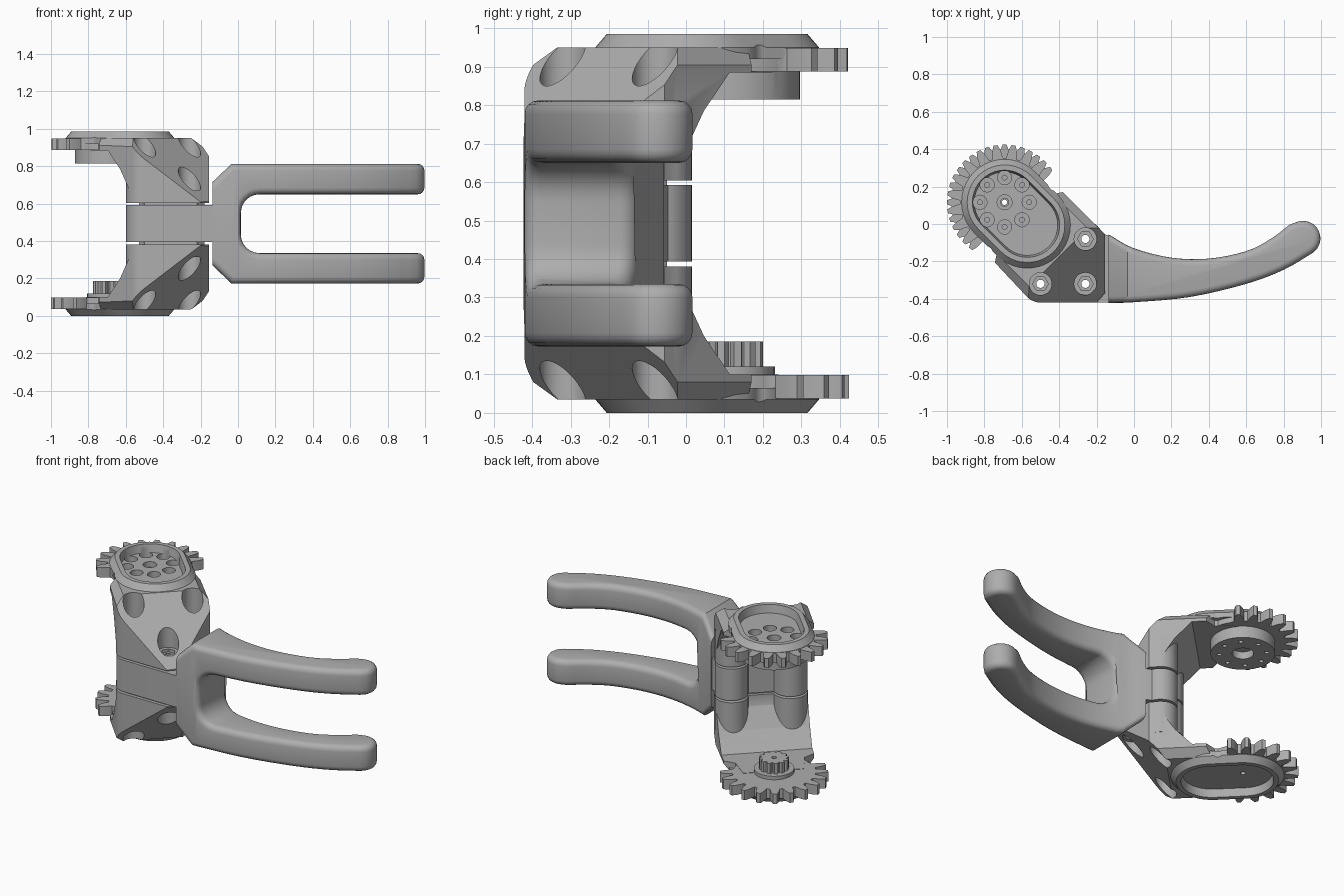
import bpy, bmesh, math
from mathutils import Vector

if "Cube" in bpy.data.objects:
    bpy.data.objects.remove(bpy.data.objects["Cube"])

S = math.sqrt(0.5)
TOP = 0.985                       # full height, both brackets mirror inside it
GEAR = (-0.692, 0.116)            # gear axis
DISH = (-0.57, -0.006)            # second centre of the oblong dish
BOLTS = [(-0.50, -0.32), (-0.26, -0.32), (-0.26, -0.08)]

mat = bpy.data.materials.new("grey_plastic")
mat.diffuse_color = (0.42, 0.42, 0.42, 1)
mat.use_nodes = True
mat.node_tree.nodes["Principled BSDF"].inputs["Base Color"].default_value = mat.diffuse_color


def uv(u, v):
    """Arm axes (u along the arm, v across) to x, y."""
    return ((v - u) * S, (v + u) * S)


def polar(c, r, deg):
    a = math.radians(deg)
    return (c[0] + r * math.cos(a), c[1] + r * math.sin(a))


def loft(name, rings):
    """Closed solid through rings of equal point count."""
    bm = bmesh.new()
    vs = [[bm.verts.new(p) for p in r] for r in rings]
    n = len(vs[0])
    for a, b in zip(vs, vs[1:]):
        for i in range(n):
            bm.faces.new((a[i], a[(i + 1) % n], b[(i + 1) % n], b[i]))
    bm.faces.new(vs[0])
    bm.faces.new(vs[-1])
    bmesh.ops.recalc_face_normals(bm, faces=bm.faces)
    me = bpy.data.meshes.new(name)
    bm.to_mesh(me)
    bm.free()
    me.materials.append(mat)
    ob = bpy.data.objects.new(name, me)
    bpy.context.collection.objects.link(ob)
    return ob


def prism(name, pts, z0, z1):
    return loft(name, [[(x, y, z) for x, y in pts] for z in (z0, z1)])


def cyl(name, c, r, z0, z1, n=32):
    return prism(name, [polar(c, r, 360 * i / n) for i in range(n)], z0, z1)


def oblong(r, n=20):
    """Stadium outline around the gear axis and the dish centre."""
    return [polar(c, r, a0 + 180 * i / n) for c, a0 in ((GEAR, 45), (DISH, 225)) for i in range(n + 1)]


def apply(ob, mod):
    bpy.context.view_layer.objects.active = ob
    bpy.ops.object.modifier_apply(modifier=mod.name)


def boolean(ob, op, *others):
    for o in others:
        m = ob.modifiers.new("cut", 'BOOLEAN')
        m.operation, m.object, m.solver = op, o, 'EXACT'
        apply(ob, m)
        bpy.data.objects.remove(o)


def smooth(ob, angle=35):
    bpy.ops.object.select_all(action='DESELECT')
    ob.select_set(True)
    bpy.context.view_layer.objects.active = ob
    bpy.ops.object.shade_smooth_by_angle(angle=math.radians(angle))


def gear_outline(phase):
    """Teeth on the outward side, plain rim towards the arm."""
    pts = []
    for i in range(20):
        a = 135 + phase + (i - 10) * 18
        toothed = abs(a - 135) < 106
        for da, r in ((-6.8, .238), (-4.6, .28), (-2, .308), (2, .308), (4.6, .28), (6.8, .238)):
            pts.append(polar(GEAR, r if toothed else .23, a + da))
    return pts


# plan of the bracket arm, rounded round the outer bolt
ROUND = [polar(BOLTS[0], .1, a) for a in (270, 261, 252, 243, 234, 225)]
ARM = [(-.155, -.056), (-.155, -.37), (-.2, -.42)] + ROUND + [
    uv(.38, -.672), uv(.42, -.61), uv(.57, -.58), uv(.57, -.23), uv(.43, -.21), uv(.39, -.149)]


def bracket(name, flip):
    Z = (lambda z: TOP - z) if flip else (lambda z: z)
    P = lambda pts, z0, z1: prism("tool", pts, Z(z0), Z(z1))
    C = lambda c, r, z0, z1, n=32: cyl("tool", c, r, Z(z0), Z(z1), n)
    L = lambda *rz: loft("tool", [[(x, y, Z(z)) for x, y in oblong(r)] for r, z in rz])
    # side profile: sloping outer face, column, bent plate
    prof = [(-.16, .604), (.16, .95), (.62, .95), (.62, .885), (.31, .885),
            (.215, .785), (.14, .67), (.14, .604)]
    body = loft(name, [[(*uv(u, v), Z(z)) for u, z in prof] for v in (-.8, 0)])
    # chamfered cross-section of the arm
    sec = [(-.69, .45), (-.69, .895), (-.63, .953), (-.195, .953), (-.14, .895), (-.14, .45)]
    boolean(body, 'INTERSECT', P(ARM, .5, 1.05),
            loft("tool", [[(*uv(u, v), Z(z)) for v, z in sec] for u in (-.4, .8)]))
    # bolt bosses, toothed plate, oblong rim
    boolean(body, 'UNION', C(BOLTS[0], .098, .604, .80, 40), C(BOLTS[2], .095, .604, .80, 40),
            P(gear_outline(9 if flip else 0), .887, .948), L((.23, .92), (.23, .95), (.2, .985)))
    # relief notches between teeth and arm
    boolean(body, 'DIFFERENCE', C(uv(.45, -.138), .045, .8, 1.1), C(uv(.45, -.678), .045, .8, 1.1))
    if flip:
        # pinion on a collar, plain dish below
        boolean(body, 'UNION', C(GEAR, .115, .9, .865))
        teeth = [polar(GEAR, r, 30 * (i + d)) for i in range(12)
                 for d, r in ((0, .07), (.2, .085), (.65, .085), (.85, .07))]
        boolean(body, 'UNION', P(teeth, .87, .8))
        boolean(body, 'DIFFERENCE', L((.162, .938), (.175, 1.0)), C(GEAR, .014, .7, 1.1, 16))
    else:
        # screw hub with a ring of counterbored holes
        boolean(body, 'UNION', C(GEAR, .18, .815, .9, 48))
        boolean(body, 'DIFFERENCE', L((.162, .935), (.175, 1.0)), C(GEAR, .022, .7, 1.1, 16),
                C(GEAR, .06, .7, .86), C(GEAR, .04, .90, 1.1, 24))
        for i in range(8):
            c = polar(GEAR, .132, 45 * i)
            boolean(body, 'DIFFERENCE', C(c, .038, .88, .965, 20), C(c, .013, .7, .9, 12))
    # bolt counterbores with hexagonal seats and through holes
    for c in BOLTS:
        boolean(body, 'DIFFERENCE', C(c, .06, .67, 1.1, 28), C(c, .042, .65, .7, 6), C(c, .022, .5, 1.1, 16))
    smooth(body)


bracket("upper_bracket", False)
bracket("lower_bracket", True)

# hinge strap clamped between the brackets
strap_plan = [(-.10, -.08), (-.10, -.42)] + ROUND + [uv(.14, -.6), uv(.14, -.22), uv(.09, -.155)]
core_plan = [(-.18, -.10), (-.18, -.36), (-.22, -.40), (-.50, -.40), uv(.12, -.63), uv(.12, -.19)]
strap = prism("hinge_strap", strap_plan, .394, .592)
boolean(strap, 'UNION', cyl("tool", BOLTS[0], .098, .394, .592, 40), cyl("tool", BOLTS[2], .095, .394, .592, 40),
        prism("tool", core_plan, .378, .608))
boolean(strap, 'DIFFERENCE', *[cyl("tool", c, .022, .3, .7, 16) for c in BOLTS])
smooth(strap)


def spline(pts, n=5):
    """Catmull-Rom curve through the points."""
    p = [Vector(q) for q in pts]
    p = [2 * p[0] - p[1]] + p + [2 * p[-1] - p[-2]]
    out = []
    for a, b, c, d in zip(p, p[1:], p[2:], p[3:]):
        for i in range(n):
            t = i / n
            out.append(tuple(.5 * (2 * b + (c - a) * t + (2 * a - 5 * b + 4 * c - d) * t * t
                                   + (3 * b - a - 3 * c + d) * t ** 3)))
    return out + [tuple(p[-2])]


# fork: curved plan intersected with the two-prong outline, edges rounded
inner = spline([(-.2, -.02), (-.12, -.065), (0, -.13), (.2, -.18), (.4, -.185), (.6, -.145), (.73, -.08),
                (.83, -.005)], 4)
outer = spline([(.955, -.155), (.8, -.245), (.6, -.32), (.3, -.39), (0, -.418), (-.2, -.424)], 4)
tip = [polar((.903, -.077), .094, a) for a in range(115, -50, -15)]
fork = prism("fork", inner + tip + outer, .1, .9)
half = [(1.1, .812), (-.035, .812), (-.19, .665)]
arc = [polar((.115, .55), .1, a) for a in range(180, 89, -15)]
cavity = arc + [(1.1, .65)]
low = lambda pts: [(x, TOP - z) for x, z in pts]
outline = half + low(half)[::-1] + low(cavity)[::-1] + cavity
boolean(fork, 'INTERSECT', loft("tool", [[(x, y, z) for x, z in outline] for y in (-.6, .3)]))
bev = fork.modifiers.new("round", 'BEVEL')
bev.width, bev.segments, bev.limit_method = .035, 4, 'ANGLE'
bev.angle_limit, bev.use_clamp_overlap = math.radians(50), False
apply(fork, bev)
# flat root face next to the hinge
bm = bmesh.new()
bm.from_mesh(fork.data)
cut = bmesh.ops.bisect_plane(bm, geom=bm.verts[:] + bm.edges[:] + bm.faces[:], plane_co=(-.135, 0, 0),
                             plane_no=(1, 0, 0), clear_inner=True)
bmesh.ops.holes_fill(bm, edges=[e for e in cut['geom_cut'] if isinstance(e, bmesh.types.BMEdge)])
bm.to_mesh(fork.data)
bm.free()
smooth(fork, 40)
